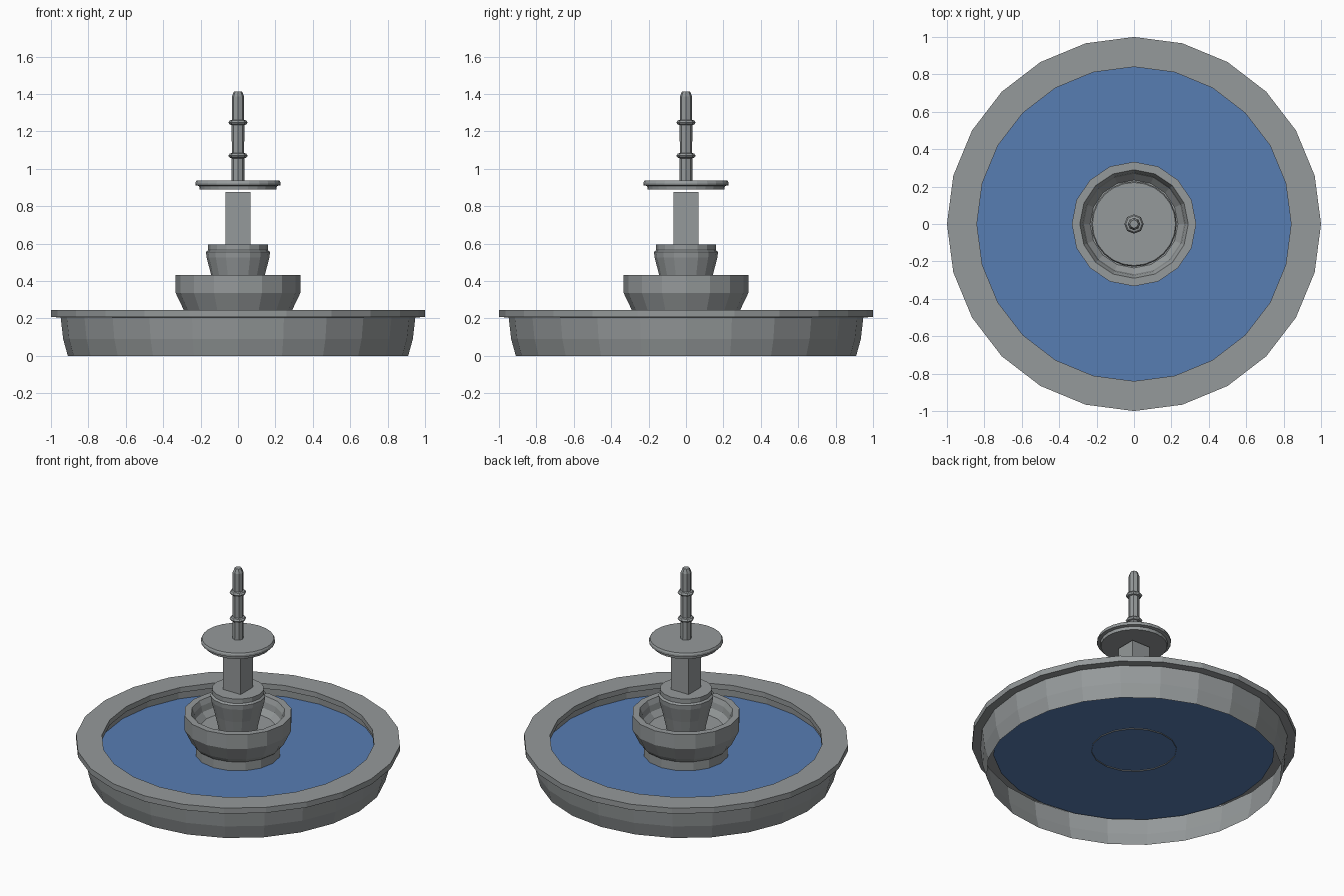
import bpy, math

if "Cube" in bpy.data.objects:
    bpy.data.objects.remove(bpy.data.objects["Cube"])


def material(name, col):
    m = bpy.data.materials.new(name)
    m.diffuse_color = (*col, 1)
    m.use_nodes = True
    m.node_tree.nodes["Principled BSDF"].inputs["Base Color"].default_value = m.diffuse_color
    return m


stone = material("grey_stone", (0.30, 0.32, 0.325))
water = material("blue_water", (0.095, 0.205, 0.45))


def lathe(name, profile, sides, mat, cap_start=False, cap_end=False, turn=0.0):
    """Revolve (radius, height) points, listed from the outer bottom up, about z."""
    verts = []
    for r, z in profile:
        for i in range(sides):
            a = turn + 2 * math.pi * i / sides
            verts.append((r * math.cos(a), r * math.sin(a), z))
    faces = []
    for k in range(len(profile) - 1):
        for i in range(sides):
            j = (i + 1) % sides
            b, t = k * sides, (k + 1) * sides
            faces.append((b + i, b + j, t + j, t + i))
    if cap_start:
        faces.append(tuple(reversed(range(sides))))
    if cap_end:
        o = (len(profile) - 1) * sides
        faces.append(tuple(range(o, o + sides)))
    me = bpy.data.meshes.new(name)
    me.from_pydata(verts, [], faces)
    me.materials.append(mat)
    ob = bpy.data.objects.new(name, me)
    bpy.context.collection.objects.link(ob)
    return ob


# Large basin: open underneath, overhanging rim, inner wall down to the water
lathe("basin", [(0.91, 0), (0.935, 0.09), (0.948, 0.205), (1.0, 0.207),
                (1.0, 0.245), (0.84, 0.245), (0.84, 0.21), (0.865, 0.205),
                (0.868, 0.152)], 24, stone)

# Water surface
lathe("water", [(0.868, 0.155)], 24, water, cap_end=True)

# Foot and small bowl
lathe("bowl", [(0.263, 0.148), (0.263, 0.215), (0.275, 0.225), (0.29, 0.245),
               (0.333, 0.335), (0.333, 0.432), (0.29, 0.432), (0.275, 0.40),
               (0.268, 0.36), (0.235, 0.325)], 16, stone, cap_end=True)

# Flared pedestal standing in the bowl
lathe("pedestal", [(0.12, 0.325), (0.143, 0.43), (0.168, 0.525), (0.171, 0.555),
                   (0.16, 0.565), (0.16, 0.595)], 16, stone, cap_end=True)

# Square column
lathe("column", [(0.067 * math.sqrt(2), 0.59), (0.067 * math.sqrt(2), 0.876)],
      4, stone, True, True, math.pi / 4)

# Top plate
lathe("plate", [(0.205, 0.888), (0.208, 0.908), (0.228, 0.912), (0.228, 0.925),
                (0.222, 0.936)], 24, stone, True, True)

# Spout with two collars
spout = [(0.035, 0.93)]
for z in (1.07, 1.247):
    spout += [(0.034, z - 0.014), (0.044, z - 0.011), (0.052, z),
              (0.044, z + 0.011), (0.033, z + 0.014)]
spout += [(0.033, 1.385), (0.022, 1.412)]
lathe("spout", spout, 8, stone, cap_end=True)
